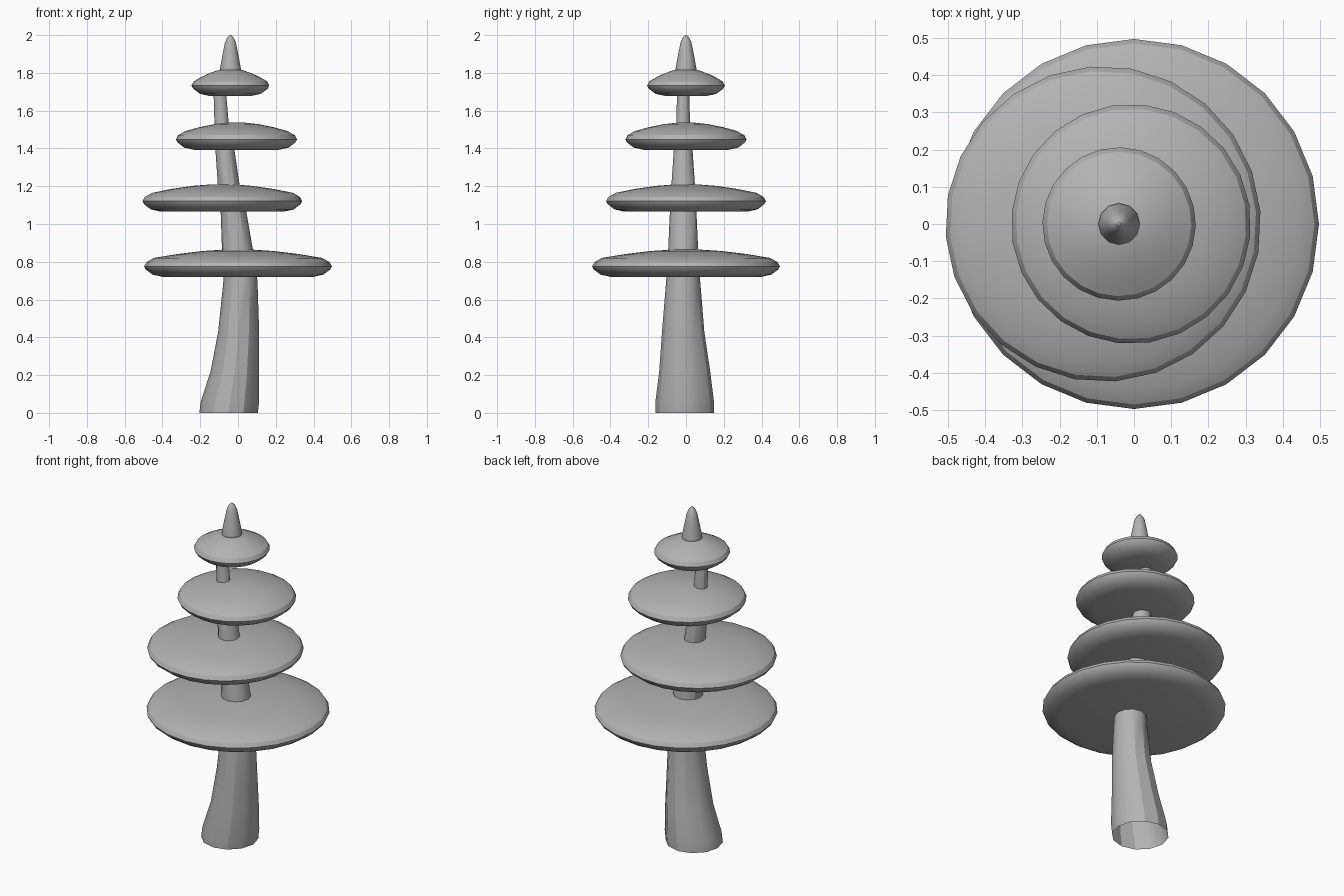
import bpy, bmesh, math

old = bpy.data.objects.get("Cube")
if old:
    bpy.data.objects.remove(old, do_unlink=True)

grey = bpy.data.materials.new("plain_grey")
grey.use_nodes = True
colour = (0.45, 0.45, 0.45, 1)
grey.diffuse_color = colour
grey.node_tree.nodes["Principled BSDF"].inputs["Base Color"].default_value = colour


def loft(name, rings, sides, cap_bottom=True, cap_top=True, turn=0.0):
    """Skin a stack of round sections given as (x, y, z, rx, ry)."""
    bm = bmesh.new()
    loops = []
    for x, y, z, rx, ry in rings:
        angles = [turn + 2 * math.pi * i / sides for i in range(sides)]
        loops.append([bm.verts.new((x + rx * math.cos(a), y + ry * math.sin(a), z))
                      for a in angles])
    for low, high in zip(loops, loops[1:]):
        for i in range(sides):
            j = (i + 1) % sides
            bm.faces.new((low[i], low[j], high[j], high[i]))
    if cap_bottom:
        bm.faces.new(loops[0][::-1])
    if cap_top:
        bm.faces.new(loops[-1])
    mesh = bpy.data.meshes.new(name)
    bm.to_mesh(mesh)
    bm.free()
    mesh.materials.append(grey)
    obj = bpy.data.objects.new(name, mesh)
    bpy.context.collection.objects.link(obj)
    bpy.ops.object.select_all(action="DESELECT")
    obj.select_set(True)
    bpy.context.view_layer.objects.active = obj
    bpy.ops.object.shade_smooth_by_angle(angle=math.radians(30))
    return obj


# Crooked trunk, open underneath: (z, left edge, right edge, depth radius)
trunk = [(0, -0.205, 0.105, 0.155), (0.06, -0.197, 0.112, 0.155),
         (0.22, -0.145, 0.112, 0.135), (0.43, -0.105, 0.112, 0.112),
         (0.70, -0.077, 0.103, 0.09), (0.87, -0.085, 0.078, 0.079),
         (1.07, -0.092, 0.043, 0.07), (1.21, -0.107, 0.008, 0.062),
         (1.40, -0.12, -0.02, 0.049), (1.54, -0.125, -0.05, 0.036),
         (1.72, -0.13, -0.065, 0.032)]
loft("trunk", [((a + b) / 2, -0.007 if z < 0.3 else -0.015, z, (b - a) / 2, d)
               for z, a, b, d in trunk], 12, cap_bottom=False)

# Foliage discs: flat underside, rounded rim, shallow domed top
# Profile: (distance in from the rim, height above the underside)
rim = [(0.10, 0), (0.045, 0.012), (0.008, 0.04), (0, 0.056), (0.012, 0.078),
       (0.05, 0.1)]
discs = [("lowest_disc", 0.0, 0.72, 0.497), ("lower_disc", -0.083, 1.065, 0.424),
         ("upper_disc", -0.008, 1.392, 0.322), ("top_disc", -0.04, 1.677, 0.206)]
for number, (name, x, z, radius) in enumerate(discs):
    profile = [(radius - inset, h) for inset, h in rim]
    shoulder = radius - 0.05
    profile += [(shoulder * 0.72, 0.121), (shoulder * 0.42, 0.137),
                (shoulder * 0.15, 0.145)]
    loft(name, [(x, 0, z + h, r, r) for r, h in profile], 24,
         turn=number * 0.08)

# Pointed tip with a rounded end
tip = [(1.80, 0.05), (1.815, 0.056), (1.83, 0.054), (1.90, 0.041),
       (1.96, 0.029), (1.985, 0.018), (2.0, 0.004)]
loft("tip", [(-0.04, 0, z, r, r) for z, r in tip], 12)
